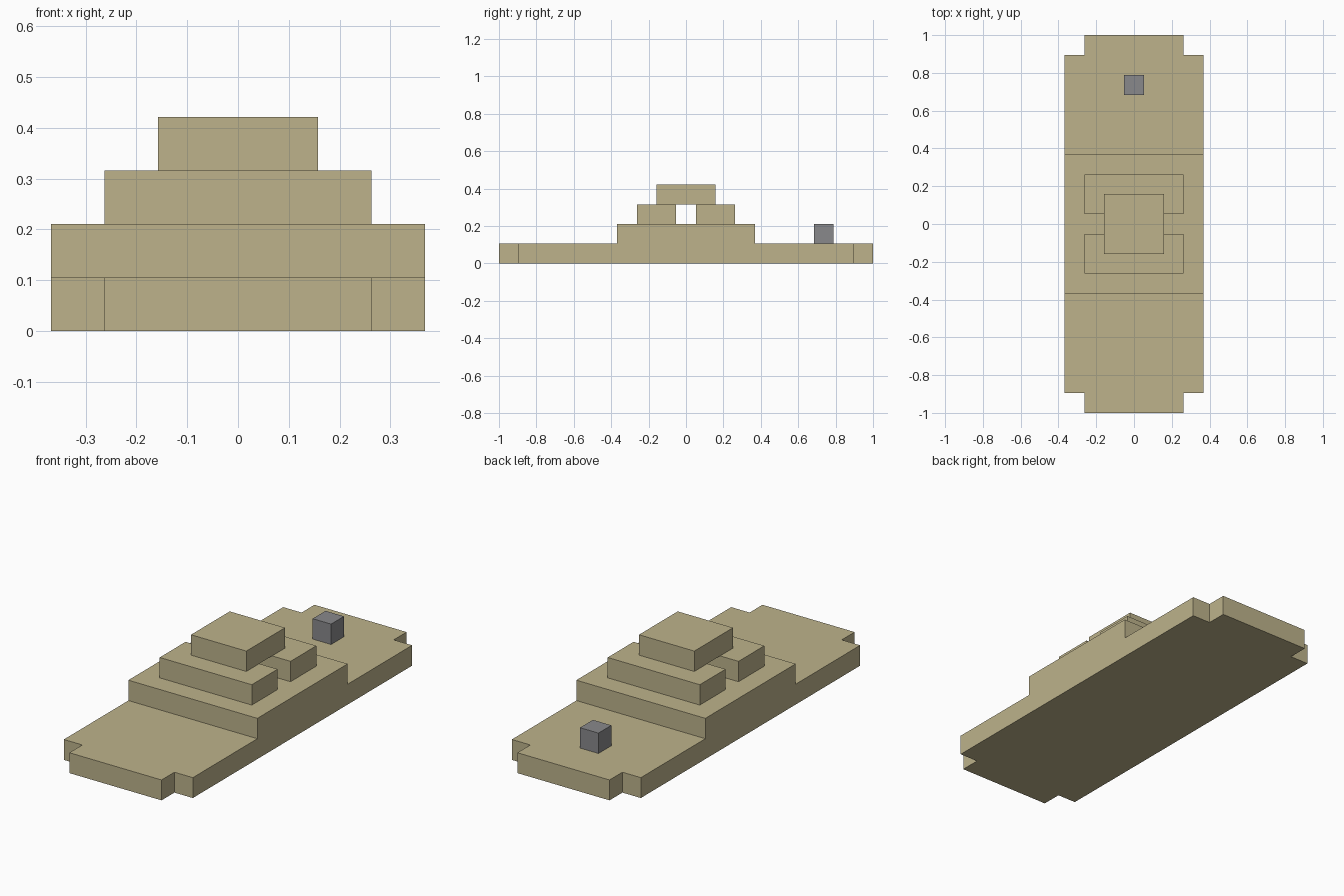
import bpy
import bmesh

cube = bpy.data.objects.get("Cube")
if cube:
    bpy.data.objects.remove(cube, do_unlink=True)

U = 2 / 19  # one block; the model is 19 blocks long


def material(name, colour):
    mat = bpy.data.materials.new(name)
    mat.use_nodes = True
    mat.diffuse_color = colour
    shader = next(n for n in mat.node_tree.nodes if n.type == 'BSDF_PRINCIPLED')
    shader.inputs["Base Color"].default_value = colour
    shader.inputs["Roughness"].default_value = 0.8
    return mat


def prism(name, outline, bottom, top, mat):
    """Extrude a plan outline, given in blocks, from bottom to top."""
    bm = bmesh.new()
    base = bm.faces.new([bm.verts.new((x * U, y * U, bottom * U)) for x, y in outline])
    side = bmesh.ops.extrude_face_region(bm, geom=[base], use_keep_orig=True)
    verts = [v for v in side["geom"] if isinstance(v, bmesh.types.BMVert)]
    bmesh.ops.translate(bm, verts=verts, vec=(0, 0, (top - bottom) * U))
    bmesh.ops.recalc_face_normals(bm, faces=bm.faces)
    mesh = bpy.data.meshes.new(name)
    bm.to_mesh(mesh)
    bm.free()
    mesh.materials.append(mat)
    obj = bpy.data.objects.new(name, mesh)
    bpy.context.collection.objects.link(obj)
    return obj


def block(name, half_x, y0, y1, bottom, top, mat):
    outline = [(-half_x, y0), (half_x, y0), (half_x, y1), (-half_x, y1)]
    return prism(name, outline, bottom, top, mat)


sand = material("sand", (0.51, 0.45, 0.26, 1))
grey = material("grey", (0.25, 0.25, 0.26, 1))

# Base slab with a one-block notch at each corner
corner = [(3.5, 8.5), (2.5, 8.5), (2.5, 9.5)]
outline = []
for sx, sy in ((1, 1), (-1, 1), (-1, -1), (1, -1)):
    points = [(x * sx, y * sy) for x, y in corner]
    outline += points if sx * sy > 0 else points[::-1]
prism("base_slab", outline, 0, 1, sand)

# Stepped tiers with a gap running across under the cap
block("middle_tier", 3.5, -3.5, 3.5, 1, 2, sand)
block("front_bar", 2.5, -2.5, -0.5, 2, 3, sand)
block("back_bar", 2.5, 0.5, 2.5, 2, 3, sand)
block("top_cap", 1.5, -1.5, 1.5, 3, 4, sand)

# Small block standing on the back of the slab
block("back_post", 0.5, 6.5, 7.5, 1, 2, grey)
